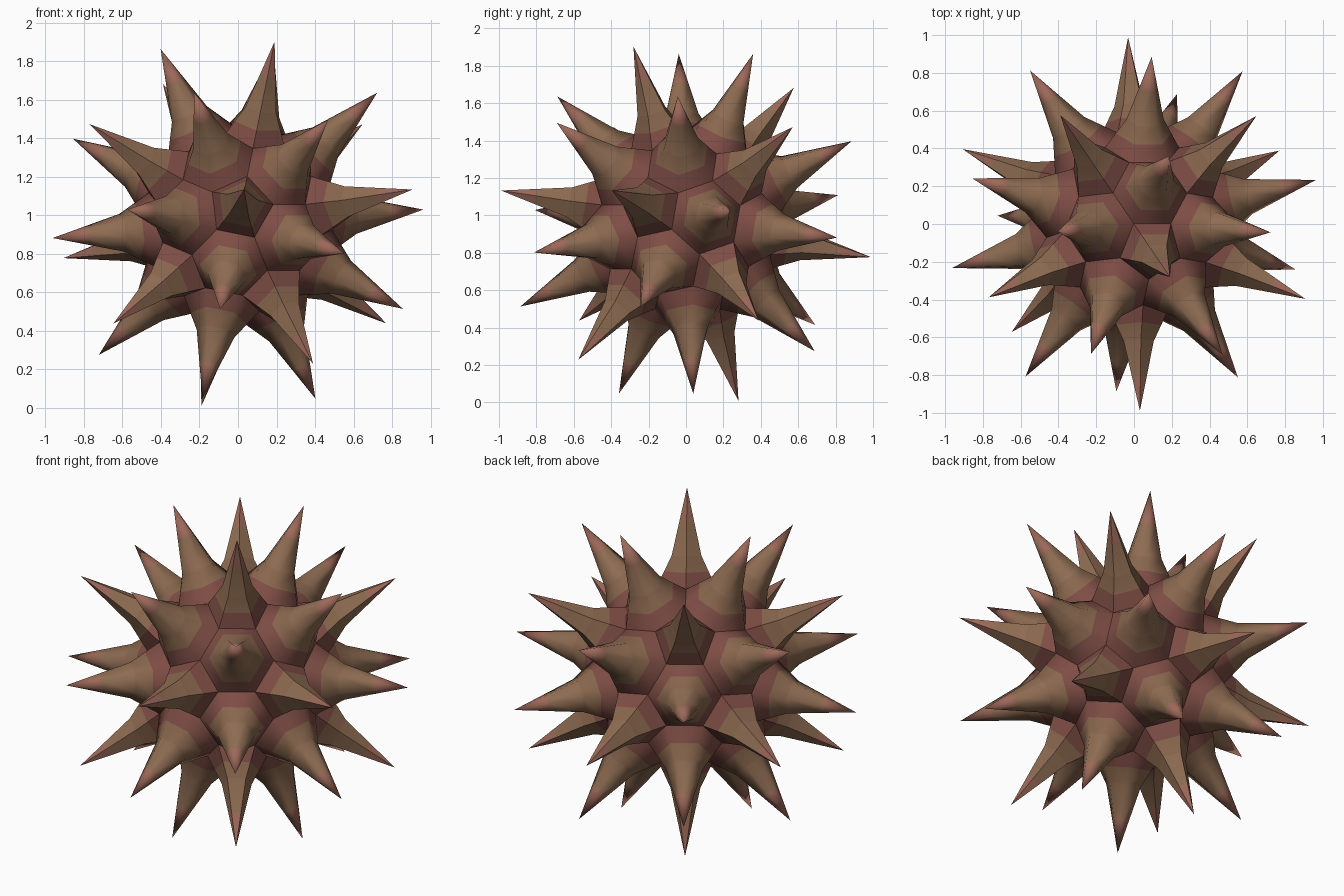
import bpy, bmesh, math
from mathutils import Matrix, Vector

if "Cube" in bpy.data.objects:
    bpy.data.objects.remove(bpy.data.objects["Cube"])

CORE_R = 0.496                       # corner radius of the core ball
CENTRE = Vector((0, 0, 0.955))
TILT, TURN = math.radians(19.7), math.radians(-55.9)
# spike rings: (scale of base face, height above face); last one is the tip
RINGS = [(0.75, 0.085), (0.5, 0.17), (0.25, 0.355), (0.0, 0.54)]
COLOURS = [(0.21, 0.075, 0.06), (0.25, 0.135, 0.075),
           (0.27, 0.15, 0.085), (0.33, 0.14, 0.10)]

# core: icosahedron with its corners cut at one third of each edge
bm = bmesh.new()
bmesh.ops.create_icosphere(bm, subdivisions=1, radius=1)
ring = max((v for v in bm.verts if v.co.z < 0.9), key=lambda v: v.co.z)
spin = math.radians(36) - math.atan2(ring.co.y, ring.co.x)
points = [e.verts[i].co.lerp(e.verts[1 - i].co, 1 / 3) for e in bm.edges for i in (0, 1)]
bm.free()
bm = bmesh.new()
for p in points:
    bm.verts.new(p.normalized() * CORE_R)
bmesh.ops.convex_hull(bm, input=bm.verts[:])
bmesh.ops.dissolve_limit(bm, angle_limit=math.radians(3), verts=bm.verts[:], edges=bm.edges[:])

# one concave spike on every pentagon and hexagon
for face in bm.faces[:]:
    mid = face.calc_center_median()
    axis = mid.normalized()
    base = face.verts[:]
    n = len(base)
    corners = [v.co.copy() for v in base]
    bm.faces.remove(face)
    low = base
    for band, (s, h) in enumerate(RINGS):
        if s:
            high = [bm.verts.new(mid + (c - mid) * s + axis * h) for c in corners]
        else:
            tip = bm.verts.new(mid + axis * h)
        for i in range(n):
            j = (i + 1) % n
            quad = [low[i], low[j], high[j], high[i]] if s else [low[i], low[j], tip]
            f = bm.faces.new(quad)
            f.material_index = band
        low = high
bmesh.ops.recalc_face_normals(bm, faces=bm.faces[:])

# lean and turn the ball, lift it onto the ground
bm.transform(Matrix.Translation(CENTRE) @ Matrix.Rotation(TURN, 4, 'Z')
             @ Matrix.Rotation(TILT, 4, 'Y') @ Matrix.Rotation(spin, 4, 'Z'))
mesh = bpy.data.meshes.new("spiky_ball")
bm.to_mesh(mesh)
bm.free()
ball = bpy.data.objects.new("spiky_ball", mesh)
bpy.context.collection.objects.link(ball)

# colour bands from base to tip
for k, c in enumerate(COLOURS):
    m = bpy.data.materials.new("spike_band_%d" % k)
    m.diffuse_color = (*c, 1)
    m.use_nodes = True
    m.node_tree.nodes["Principled BSDF"].inputs["Base Color"].default_value = m.diffuse_color
    mesh.materials.append(m)

bpy.context.view_layer.objects.active = ball
ball.select_set(True)
bpy.ops.object.shade_smooth_by_angle(angle=math.radians(62))
